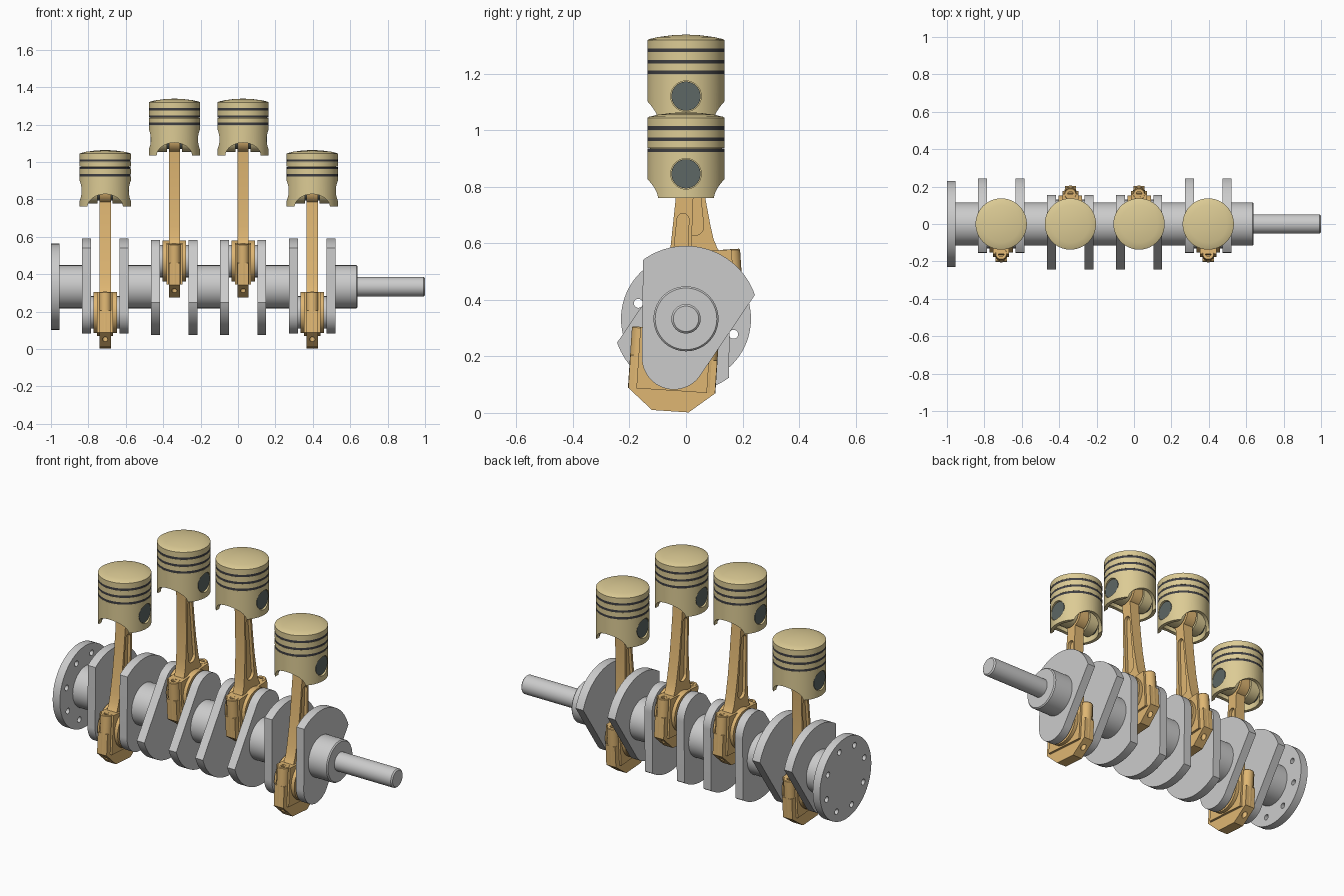
import bpy, bmesh
from math import sin, cos, pi, radians, asin, sqrt
from mathutils import Matrix

if "Cube" in bpy.data.objects:
    bpy.data.objects.remove(bpy.data.objects["Cube"])

AXIS_Z, THROW, PIN_ANGLE, ROD = 0.333, 0.144, radians(72.6), 0.652
CYLINDERS = [(-0.71, -1), (-0.34, 1), (0.027, 1), (0.397, -1)]  # x, pin down / up


def material(name, rgb):
    m = bpy.data.materials.new(name)
    m.diffuse_color = (*rgb, 1)
    m.use_nodes = True
    m.node_tree.nodes["Principled BSDF"].inputs["Base Color"].default_value = m.diffuse_color
    return m


GOLD = material("piston_gold", (0.72, 0.60, 0.30))
BRONZE = material("rod_bronze", (0.74, 0.47, 0.17))
DARK = material("ring_dark", (0.05, 0.05, 0.055))
SLATE = material("pin_slate", (0.11, 0.135, 0.13))


def finish(bm, name, mat=None):
    bmesh.ops.recalc_face_normals(bm, faces=bm.faces)
    me = bpy.data.meshes.new(name)
    bm.to_mesh(me)
    bm.free()
    if mat:
        me.materials.append(mat)
    ob = bpy.data.objects.new(name, me)
    bpy.context.collection.objects.link(ob)
    smooth(ob)
    return ob


def smooth(ob):
    ob.data.shade_smooth()
    ob.data.set_sharp_from_angle(angle=radians(32))


def arc(cy, cz, r, a0, a1, n):
    return [(cy + r * cos(a0 + (a1 - a0) * i / n), cz + r * sin(a0 + (a1 - a0) * i / n))
            for i in range(n + 1)]


def circle(cy, cz, r, n=48):
    return arc(cy, cz, r, 0, 2 * pi, n)[:-1]


def prism(name, pts, x0, x1, mat=None):
    """Extrude a (y, z) outline along x."""
    bm = bmesh.new()
    f = bm.faces.new([bm.verts.new((x0, y, z)) for y, z in pts])
    ext = bmesh.ops.extrude_face_region(bm, geom=[f])["geom"]
    verts = [v for v in ext if isinstance(v, bmesh.types.BMVert)]
    bmesh.ops.translate(bm, verts=verts, vec=(x1 - x0, 0, 0))
    return finish(bm, name, mat)


def lathe(name, profile, mat=None, closed=False, along_x=False, n=64):
    """Spin a (radius, height) profile around z, or around x."""
    bm = bmesh.new()
    vs = [bm.verts.new((r, 0, h)) for r, h in profile]
    pairs = list(zip(vs, vs[1:])) + ([(vs[-1], vs[0])] if closed else [])
    edges = [bm.edges.new(p) for p in pairs]
    bmesh.ops.spin(bm, geom=vs + edges, cent=(0, 0, 0), axis=(0, 0, 1),
                   angle=2 * pi, steps=n, use_merge=False)
    bmesh.ops.remove_doubles(bm, verts=bm.verts, dist=1e-5)
    if along_x:
        bmesh.ops.rotate(bm, verts=bm.verts, matrix=Matrix.Rotation(pi / 2, 3, 'Y'))
    return finish(bm, name, mat)


def cut(ob, cutters):
    for c in cutters:
        mod = ob.modifiers.new("cut", 'BOOLEAN')
        mod.operation, mod.solver, mod.object = 'DIFFERENCE', 'EXACT', c
    dg = bpy.context.evaluated_depsgraph_get()
    me = bpy.data.meshes.new_from_object(ob.evaluated_get(dg))
    ob.modifiers.clear()
    ob.data = me
    for c in cutters:
        bpy.data.objects.remove(c)
    smooth(ob)
    return ob


def mirror_y(half):
    return half + [(-y, z) for y, z in reversed(half)]


# --- Crankshaft: flange, main journals, nose shaft ---
flange = prism("flywheel_flange", circle(0, 0, 0.23, 72), -1.0, -0.955)
cut(flange, [prism("bolt_hole", circle(0.177 * cos(a), 0.177 * sin(a), 0.016, 20), -1.1, -0.9)
             for a in [radians(-18) + k * pi / 4 for k in range(8)]])
flange.location.z = AXIS_Z

ends = [-0.96] + [x + d for x, _ in CYLINDERS for d in (-0.1, 0.1)]
for i in range(0, 8, 2):
    prism("main_journal", circle(0, AXIS_Z, 0.115, 64), ends[i], ends[i + 1])
nose = lathe("nose_shaft", [(0, 0.49), (0.115, 0.49), (0.115, 0.634), (0.109, 0.64), (0.052, 0.64),
                            (0.052, 0.993), (0.045, 1.0), (0, 1.0)], along_x=True)
nose.location.z = AXIS_Z

# --- Crank webs with counterweights, and crankpins ---
for x, s in CYLINDERS:
    a = PIN_ANGLE + (0 if s > 0 else pi)
    py, pz = THROW * cos(a), AXIS_Z + THROW * sin(a)
    lobe, weight = radians(73.3), radians(53.5)
    web = (arc(py, pz, 0.113, a - lobe, a + lobe, 28)
           + arc(0, AXIS_Z, 0.258, a + pi - weight, a + pi + weight, 28))
    for d in (-0.1, 0.1):
        prism("crank_web", web, x + d - 0.024, x + d + 0.024)
    prism("crankpin", circle(py, pz, 0.087), x - 0.09, x + 0.09)

# --- Connecting rod parts, local origin at the crankpin ---
shank = prism("rod_shank", mirror_y([(0.085, 0.09), (0.075, 0.108), (0.064, 0.14), (0.056, 0.19),
                                     (0.044, 0.29), (0.037, 0.4), (0.031, 0.55), (0.034, 0.63)]),
              -0.03, 0.03, BRONZE)
pocket = (arc(0, 0.19, 0.032, pi, 2 * pi, 14) + arc(0, 0.49, 0.021, 0, pi, 14))
cut(shank, [prism("pocket", pocket, 0.013, 0.06), prism("pocket", pocket, -0.06, -0.013)])
cap = prism("rod_cap", mirror_y([(0.154, 0.0), (0.154, -0.117), (0.065, -0.19)]), -0.03, 0.03, BRONZE)
rod_parts = [shank, cap,
             prism("rod_small_end", circle(0, ROD, 0.07), -0.03, 0.03, BRONZE),
             prism("rod_big_end", mirror_y([(0.125, -0.117), (0.125, 0.1)]), -0.043, 0.043, BRONZE),
             lathe("rod_bearing", [(0.085, -0.063), (0.11, -0.063), (0.11, 0.063), (0.085, 0.063)],
                   BRONZE, closed=True, along_x=True)]
cap_holes = []
for side in (-1, 1):
    boss = lathe("rod_bolt_boss", [(0, -0.117), (0.032, -0.117), (0.032, 0.097), (0.029, 0.101),
                                   (0.015, 0.101), (0.015, 0.05), (0, 0.05)], BRONZE, n=32)
    boss.data.transform(Matrix.Translation((0, side * 0.123, 0)))
    rod_parts.append(boss)
    hole = lathe("cap_hole", [(0, -0.22), (0.014, -0.22), (0.014, -0.118), (0, -0.118)], n=20)
    hole.data.transform(Matrix.Translation((0, side * 0.112, 0)))
    cap_holes.append(hole)
cut(cap, cap_holes)

# --- Piston parts, local origin at the wrist pin ---
R, GROOVES = 0.137, (0.162, 0.122, 0.084)
profile = [(0, 0.218), (0.05, 0.2155), (0.1, 0.209), (0.13, 0.202), (R, 0.198)]
for g in GROOVES:
    profile += [(R, g + 0.0065), (0.128, g + 0.0065), (0.128, g - 0.0065), (R, g - 0.0065)]
profile += [(R, -0.085), (0.118, -0.085), (0.118, 0.06), (0.1, 0.068), (0, 0.068)]
piston = lathe("piston", profile, GOLD, n=72)
arch = prism("skirt_arch", [(0.095 * cos(t), -0.09 + 0.072 * sin(t))
                            for t in [pi * i / 24 for i in range(25)]], -0.3, 0.3)
arch.data.transform(Matrix.Rotation(pi / 2, 4, 'Z'))
cut(piston, [arch, prism("pin_bore", circle(0, 0, 0.054), -0.3, 0.3)])
piston_parts = [piston, prism("wrist_pin", circle(0, 0, 0.0515), -0.127, 0.127, SLATE)]
for side in (-1, 1):
    piston_parts.append(prism("pin_boss", circle(0, 0, 0.068), side * 0.04, side * 0.1, GOLD))
for g in GROOVES:
    piston_parts.append(lathe("piston_ring", [(0.127, g - 0.0064), (0.1365, g - 0.0064),
                                              (0.1365, g + 0.0064), (0.127, g + 0.0064)],
                              DARK, closed=True, n=72))


# --- Place a rod and piston on every crankpin ---
def place(parts, matrix, first):
    for p in parts:
        ob = p if first else bpy.data.objects.new(p.name.split(".")[0], p.data)
        if not first:
            bpy.context.collection.objects.link(ob)
        ob.matrix_world = matrix


for i, (x, s) in enumerate(CYLINDERS):
    py, pz = s * THROW * cos(PIN_ANGLE), AXIS_Z + s * THROW * sin(PIN_ANGLE)
    place(rod_parts, Matrix.Translation((x, py, pz)) @ Matrix.Rotation(asin(py / ROD), 4, 'X'), i == 0)
    place(piston_parts, Matrix.Translation((x, 0, pz + sqrt(ROD ** 2 - py ** 2))), i == 0)
